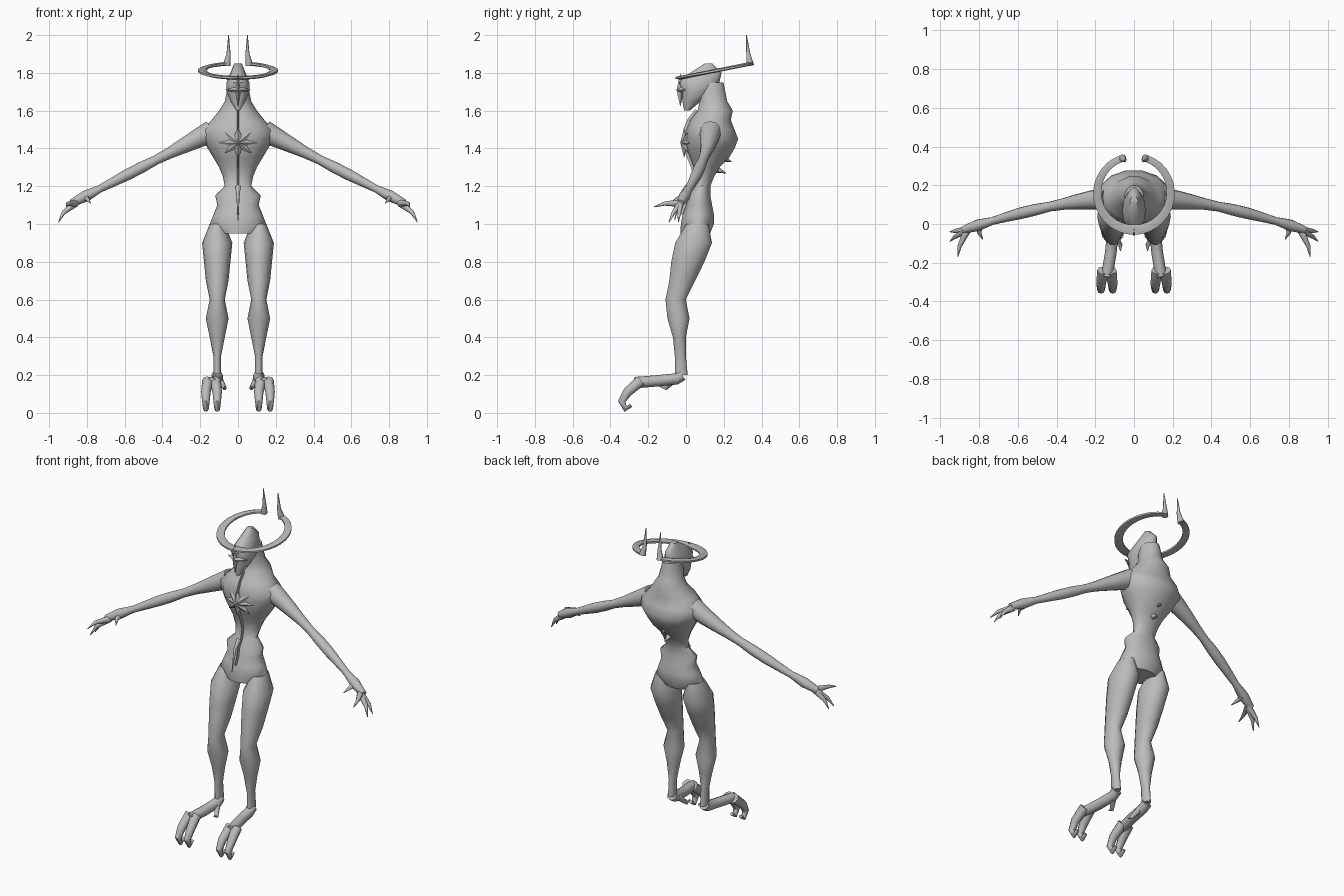
import bpy, bmesh, math
from mathutils import Vector

cube = bpy.data.objects.get("Cube")
if cube:
    bpy.data.objects.remove(cube, do_unlink=True)

X, Y, Z = Vector((1, 0, 0)), Vector((0, 1, 0)), Vector((0, 0, 1))

grey = (0.5, 0.5, 0.5, 1)
skin = bpy.data.materials.new("plain_grey")
skin.use_nodes = True
skin.diffuse_color = grey
skin.node_tree.nodes["Principled BSDF"].inputs["Base Color"].default_value = grey


def finish(name, bm, mirror, angle):
    bmesh.ops.recalc_face_normals(bm, faces=bm.faces)
    mesh = bpy.data.meshes.new(name)
    bm.to_mesh(mesh)
    bm.free()
    mesh.materials.append(skin)
    obj = bpy.data.objects.new(name, mesh)
    bpy.context.collection.objects.link(obj)
    if mirror:
        modifier = obj.modifiers.new("Mirror", 'MIRROR')
        modifier.use_mirror_merge = False
    bpy.ops.object.select_all(action='DESELECT')
    obj.select_set(True)
    bpy.context.view_layer.objects.active = obj
    bpy.ops.object.shade_smooth_by_angle(angle=math.radians(angle))


def loft(name, stations, side, across=None, sides=12, mirror=True):
    """Skin elliptical rings given as (centre, radius along side, radius across)."""
    bm = bmesh.new()
    points = [Vector(station[0]) for station in stations]
    last = len(points) - 1
    rings = []
    for i, (centre, side_radius, across_radius) in enumerate(stations):
        tangent = (points[min(i + 1, last)] - points[max(i - 1, 0)]).normalized()
        u = side if across else (side - tangent * side.dot(tangent)).normalized()
        v = across or tangent.cross(u)
        ring = []
        for k in range(sides):
            angle = math.tau * k / sides
            offset = u * side_radius * math.cos(angle) + v * across_radius * math.sin(angle)
            ring.append(bm.verts.new(points[i] + offset))
        rings.append(ring)
    for lower, upper in zip(rings, rings[1:]):
        for k in range(sides):
            bm.faces.new((lower[k - 1], lower[k], upper[k], upper[k - 1]))
    bm.faces.new(rings[0])
    bm.faces.new(rings[last])
    finish(name, bm, mirror, 50)


def stack(name, bottom, step, centre_x, rows, mirror):
    """Evenly spaced level rings from (half width, front, back)."""
    stations = []
    for i, (half_width, front, back) in enumerate(rows):
        centre = (centre_x, (front + back) / 2, bottom + i * step)
        stations.append((centre, half_width, (back - front) / 2))
    loft(name, stations, X, Y, 14, mirror)


def taper(name, path, start, end=0.002, side=X, flat=1, mirror=True):
    """Round limb or claw whose radius runs evenly from start to end."""
    last = len(path) - 1
    stations = []
    for i, point in enumerate(path):
        radius = start + (end - start) * i / last
        stations.append((point, radius, radius * flat))
    loft(name, stations, side, None, 8, mirror)


def star(name, centre, width, height, spokes, waist, depth, bend):
    """Faceted star plate with a raised middle, its arms bent back by bend."""
    bm = bmesh.new()
    centre = Vector(centre)
    rim = []
    for k in range(2 * spokes):
        angle = math.pi * k / spokes
        reach = waist if k % 2 else 1
        x = width * reach * math.cos(angle)
        z = height * reach * math.sin(angle)
        rim.append(bm.verts.new(centre + Vector((x, bend * abs(x), z))))
    for tip in (bm.verts.new(centre - Y * depth), bm.verts.new(centre + Y * depth)):
        for k in range(len(rim)):
            bm.faces.new((rim[k - 1], rim[k], tip))
    finish(name, bm, False, 15)


# Torso and neck, from the crotch up
torso = [
    (.1, -.03, .13), (.15, -.03, .15), (.13, -.02, .15), (.11, 0, .14),
    (.12, .01, .13), (.07, .04, .13), (.08, .05, .15), (.1, .04, .18),
    (.13, .02, .23), (.16, 0, .26), (.19, 0, .28), (.19, 0, .26),
    (.14, .02, .24), (.1, .06, .25), (.07, .07, .22), (.06, .06, .21), (.05, .07, .2)]
stack("torso", .95, .05, 0, torso, False)

# Head, from the pointed jaw to the crown
stack("head", 1.6, .05, 0, [
    (.01, -.01, .02), (.04, -.02, .08), (.06, -.02, .14),
    (.06, -.04, .18), (.04, .02, .19), (.02, .1, .14)], False)
star("face_crest", (0, -.03, 1.71), .07, .09, 4, .25, .02, .4)

# Legs, from the hip down to the ankle
stack("leg", 1, -.1, .11, [
    (.04, 0, .12), (.08, -.06, .14), (.07, -.08, .1), (.06, -.09, .05), (.04, -.11, 0),
    (.06, -.1, .02), (.04, -.07, 0), (.02, -.06, 0), (.02, -.06, .01)], True)

# Feet: instep, two hooked toes and an inner spur
taper("foot", [(.11, -.02, .2), (.11, -.05, .18), (.12, -.15, .17), (.14, -.27, .16)], .03, .03)
for label, sign in (("outer", 1), ("inner", -1)):
    root, end = .14 + sign * .02, .14 + sign * .03
    taper(label + "_toe", [(root, -.24, .17), (end, -.31, .11), (end, -.34, .06),
                           (end, -.32, .02), (end, -.29, .04)], .03, .01)
taper("foot_spur", [(.1, -.06, .18), (.07, -.11, .13), (.07, -.14, .14)], .02)

# Arms sweep outward, down and slightly forward along one rule
arm_radii = [.06, .05, .04, .03, .025, .03, .03, .025, .02, .03, .02]
arm = []
for i, radius in enumerate(arm_radii):
    t = i / 10
    arm.append(((.14 + .74 * t, .13 - .16 * t ** 1.5, 1.49 - .38 * t), radius, radius))
loft("arm", arm, Y)

# Clawed fingers arch from the hand to their tips
palm, wrist = Vector((.86, -.03, 1.11)), Vector((.8, 0, 1.14))
fingers = {
    "front_finger": (palm, (.91, -.17, 1.09)),
    "middle_finger": (palm, (.95, -.09, 1.01)),
    "rear_finger": (palm, (.95, -.04, 1.01)),
    "thumb": (wrist, (.78, -.08, 1.11)),
}
for label, (root, tip) in fingers.items():
    middle = root.lerp(Vector(tip), .6) + (X + Z) * .01
    taper(label, [root, middle, tip], .02, side=X + Z)

# Horn: a tilted open ring from the brow that ends in an upright point
horn = []
steps = 14
for i in range(steps + 1):
    t = i / steps
    angle = math.radians(160) * t
    y = .16 - .19 * math.cos(angle)
    centre = (.19 * math.sin(angle), y, 1.78 + .2 * y)
    horn.append((centre, .01, .03 - .01 * t))
loft("horn_ring", horn, Z, sides=6)
taper("horn_tip", [(.06, .34, 1.84), (.05, .33, 1.9), (.05, .32, 2)], .02)

# Chest star, front ridge and hanging pelvic blade
star("chest_star", (0, -.01, 1.43), .1, .08, 8, .5, .02, .3)
ridge = []
for i, (half_width, front, back) in enumerate(torso[2:14]):
    ridge.append(((0, front, 1.05 + i * .05), .005, .015))
loft("front_ridge", ridge, X, sides=6, mirror=False)
taper("pelvic_blade", [(0, .01, 1.2), (0, -.03, 1.15), (0, -.06, 1.02)], .015, mirror=False)

# Spine fins beneath the back shell
for y, z in ((.24, 1.33), (.21, 1.27)):
    root = Vector((0, y, z))
    taper("spine_fin", [root + Z * .03 - Y * .08, root], .03, mirror=False)
